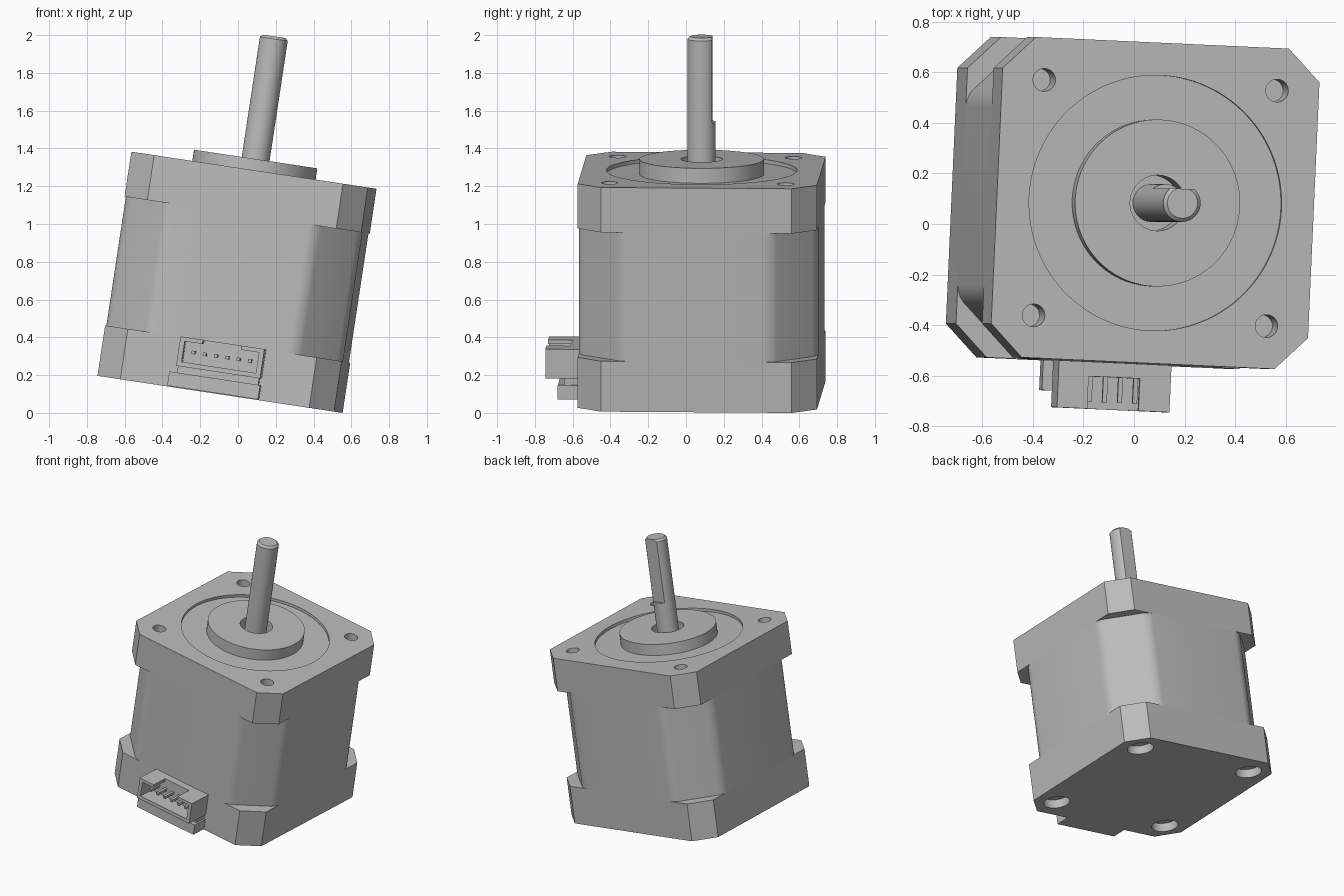
import bpy, bmesh
from math import radians
from mathutils import Matrix, Vector

if "Cube" in bpy.data.objects:
    bpy.data.objects.remove(bpy.data.objects["Cube"])

# Whole motor is spun slightly about its shaft, then leaned sideways
POSE = (Matrix.Translation((-0.095, 0.083, 0.098))
        @ Matrix.Rotation(radians(8.6), 4, 'Y')
        @ Matrix.Rotation(radians(-2.6), 4, 'Z'))
HALF, HEIGHT, PITCH = 0.634, 1.2, 0.466

grey = bpy.data.materials.new("motor grey")
grey.use_nodes = True
COLOUR = (0.5, 0.5, 0.5, 1)
grey.diffuse_color = COLOUR
grey.node_tree.nodes["Principled BSDF"].inputs["Base Color"].default_value = COLOUR


def finish(name, bm):
    bmesh.ops.recalc_face_normals(bm, faces=bm.faces)
    mesh = bpy.data.meshes.new(name)
    bm.to_mesh(mesh)
    bm.free()
    mesh.materials.append(grey)
    obj = bpy.data.objects.new(name, mesh)
    bpy.context.collection.objects.link(obj)
    obj.matrix_world = POSE
    return obj


def box(name, x0, x1, y0, y1, z0, z1):
    bm = bmesh.new()
    size = Vector((x1 - x0, y1 - y0, z1 - z0))
    mid = Vector((x0 + x1, y0 + y1, z0 + z1)) / 2
    bmesh.ops.create_cube(bm, size=1, matrix=Matrix.Translation(mid) @ Matrix.Diagonal((*size, 1)))
    return finish(name, bm)


def cylinder(name, r, z0, z1, x=0, y=0, sides=64, chamfer=0):
    bm = bmesh.new()
    bmesh.ops.create_cone(bm, cap_ends=True, segments=sides, radius1=r, radius2=r, depth=z1 - z0,
                          matrix=Matrix.Translation((x, y, (z0 + z1) / 2)))
    if chamfer:
        rim = [e for e in bm.edges if all(v.co.z > z1 - 0.001 for v in e.verts)]
        bmesh.ops.bevel(bm, geom=rim, offset=chamfer, segments=1, affect='EDGES')
    return finish(name, bm)


def block(name, z0, z1, chamfer, fillet=0):
    """Square prism with chamfered upright corners."""
    obj = box(name, -HALF, HALF, -HALF, HALF, z0, z1)
    bm = bmesh.new()
    bm.from_mesh(obj.data)

    def upright():
        return [e for e in bm.edges if abs(e.verts[0].co.z - e.verts[1].co.z) > 0.01]
    bmesh.ops.bevel(bm, geom=upright(), offset=chamfer, segments=1, affect='EDGES')
    if fillet:
        bmesh.ops.bevel(bm, geom=upright(), offset=fillet, segments=5, profile=0.5, affect='EDGES')
    bm.to_mesh(obj.data)
    bm.free()
    return obj


def cut(obj, *cutters):
    for c in cutters:
        mod = obj.modifiers.new("cut", 'BOOLEAN')
        mod.operation, mod.solver, mod.object = 'DIFFERENCE', 'EXACT', c
    bpy.context.view_layer.update()
    bpy.context.view_layer.objects.active = obj
    for mod in list(obj.modifiers):
        bpy.ops.object.modifier_apply(modifier=mod.name)
    for c in cutters:
        bpy.data.objects.remove(c)


def corner_holes(r, z0, z1):
    return [cylinder("hole_cutter", r, z0, z1, sx * PITCH, sy * PITCH, 32)
            for sx in (-1, 1) for sy in (-1, 1)]


# Motor body: two end covers around a stator with deeper corners
bottom_cover = block("bottom_cover", 0, 0.27, 0.128)
stator = block("stator", 0.27, 0.96, 0.239, 0.04)
top_cover = block("top_cover", 0.96, HEIGHT, 0.128)
pilot = cylinder("pilot_boss", 0.33, 1.15, 1.26, sides=96)

# Recess around the boss, shaft bore, mounting holes and screw pockets
cut(top_cover, cylinder("recess_cutter", 0.505, HEIGHT - 0.02, 1.3, sides=96),
    cylinder("bore_cutter", 0.11, 1.1, 1.4), *corner_holes(0.045, 1.06, 1.3))
cut(pilot, cylinder("bore_cutter", 0.11, 1.1, 1.4))
cut(bottom_cover, *corner_holes(0.09, -0.1, 0.06))

# Shaft with a flat on its back side
shaft = cylinder("shaft", 0.0745, 1.0, 1.917, chamfer=0.014)
cut(shaft, box("flat_cutter", -0.2, 0.2, 0.056, 0.2, 1.46, 2.1))

# Plug socket on the front, with an open cavity and a notch in its top wall
socket = box("socket_housing", -0.216, 0.234, -0.818, -HALF + 0.01, 0.115, 0.272)
cut(socket, box("cavity_cutter", -0.19, 0.208, -0.9, -0.69, 0.14, 0.25),
    box("notch_cutter", -0.095, 0.11, -0.9, -0.69, 0.2, 0.4))
neck = box("socket_neck", -0.21, 0.225, -0.72, -HALF + 0.01, 0.075, 0.12)
foot = box("socket_foot", -0.25, 0.237, -0.752, -HALF + 0.01, 0.004, 0.08)
pins = [box(f"pin_{i + 1}", x - 0.009, x + 0.009, -0.79, -0.68, 0.189, 0.207)
        for i in range(6) for x in [-0.138 + 0.0605 * i]]

# Smooth round walls, keep hard edges sharp
for obj in (bottom_cover, stator, top_cover, pilot, shaft):
    bpy.ops.object.select_all(action='DESELECT')
    obj.select_set(True)
    bpy.context.view_layer.objects.active = obj
    bpy.ops.object.shade_smooth_by_angle(angle=radians(25))
